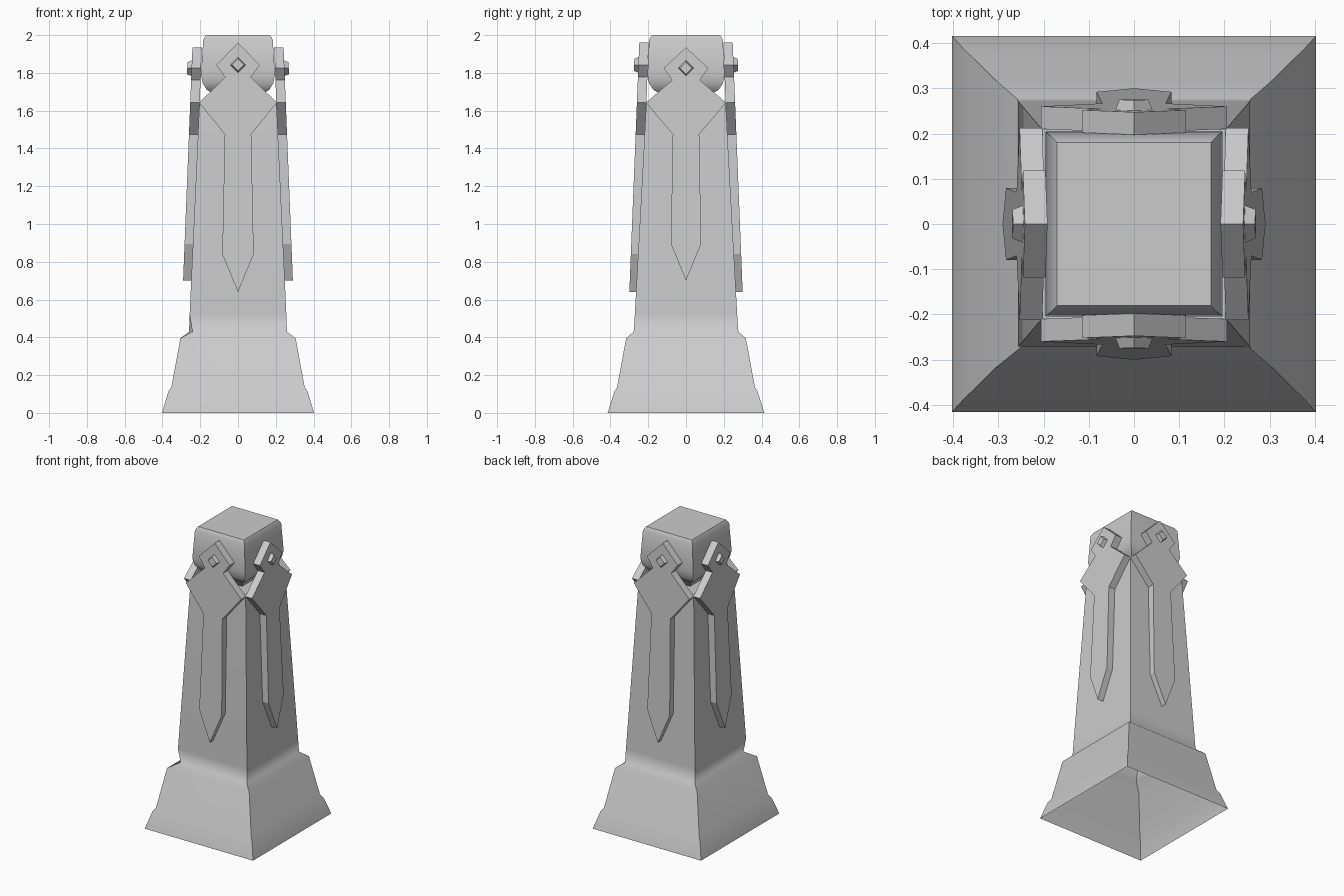
import bpy, bmesh
from mathutils import Matrix
from math import pi

cube = bpy.data.objects.get("Cube")
if cube:
    bpy.data.objects.remove(cube, do_unlink=True)

stone = bpy.data.materials.new("grey stone")
stone.use_nodes = True
colour = (0.6, 0.6, 0.6, 1)
stone.diffuse_color = colour
stone.node_tree.nodes["Principled BSDF"].inputs["Base Color"].default_value = colour


def finish(bm, name):
    bmesh.ops.recalc_face_normals(bm, faces=bm.faces[:])
    mesh = bpy.data.meshes.new(name)
    bm.to_mesh(mesh)
    bm.free()
    mesh.materials.append(stone)
    obj = bpy.data.objects.new(name, mesh)
    bpy.context.collection.objects.link(obj)
    return obj


def square_tower(profile, name, bottom=False, chip=None):
    """Stack of rectangular rings (half x, half y, z), smooth up each side, sharp at corners."""
    bm = bmesh.new()
    rings = []
    for hx, hy, z in profile:
        corners = ((-1, -1), (1, -1), (1, 1), (-1, 1))
        rings.append([bm.verts.new((sx * hx, sy * hy, z)) for sx, sy in corners])
    if chip is not None:
        rings[chip][0].co.x += 0.018
        rings[chip][0].co.y += 0.012
    for low, high in zip(rings, rings[1:]):
        for i in range(4):
            j = (i + 1) % 4
            bm.faces.new((low[i], low[j], high[j], high[i])).smooth = True
            bm.edges.get((low[i], high[i])).smooth = False
    bm.faces.new(rings[-1])
    if bottom:
        bm.faces.new(rings[0][::-1])
    for edge in bm.edges:
        if all(v in rings[-1] for v in edge.verts):
            edge.smooth = False
    return finish(bm, name)


def loft(bm, back, front):
    """Closed solid between two matching outlines."""
    a = [bm.verts.new(p) for p in back]
    b = [bm.verts.new(p) for p in front]
    bm.faces.new(a)
    bm.faces.new(b)
    for i in range(len(a)):
        j = (i + 1) % len(a)
        bm.faces.new((a[i], a[j], b[j], b[i]))


def blade(name, angle, inner, half, boss_z):
    """Leaning blade-shaped plate with a small diamond stud."""
    def depth(z, out):
        return -(inner + (1.64 - z) * 0.04 + out)

    top, bottom = half[0], half[-1]
    outline = [top] + half[1:-1] + [bottom] + [(-x, z) for x, z in half[-2:0:-1]]
    bm = bmesh.new()
    loft(bm, [(x, depth(z, 0), z) for x, z in outline],
         [(x, depth(z, 0.05), z) for x, z in outline])

    def diamond(r, out):
        pts = ((0, r), (r, 0), (0, -r), (-r, 0))
        return [(x, depth(boss_z + z, out), boss_z + z) for x, z in pts]
    loft(bm, diamond(0.043, 0.045), diamond(0.032, 0.073))
    bmesh.ops.rotate(bm, verts=bm.verts[:], matrix=Matrix.Rotation(angle, 3, 'Z'))
    finish(bm, name)


# Tapering shaft on a flared plinth, open underneath, with one chipped corner
square_tower([(0.402, 0.415, 0), (0.37, 0.38, 0.11), (0.353, 0.365, 0.135),
              (0.305, 0.317, 0.395), (0.259, 0.277, 0.43), (0.256, 0.271, 0.52),
              (0.204, 0.21, 1.645)], "shaft", chip=4)

# Cap block with a rounded underside and bevelled top
square_tower([(0.1, 0.1, 1.63), (0.125, 0.13, 1.685), (0.165, 0.172, 1.71),
              (0.187, 0.196, 1.745), (0.196, 0.204, 1.79), (0.184, 0.195, 1.975),
              (0.17, 0.18, 2)], "cap_block", bottom=True)

# Hanging blades: longer on front and back, shorter on the sides
long_half = [(0, 1.96), (0.115, 1.842), (0.068, 1.777), (0.206, 1.642),
             (0.07, 1.475), (0.083, 0.84), (0, 0.64)]
short_half = [(0, 1.935), (0.118, 1.825), (0.073, 1.762), (0.212, 1.642),
              (0.07, 1.475), (0.08, 0.895), (0, 0.7)]
blade("front_blade", 0, 0.21, long_half, 1.843)
blade("back_blade", pi, 0.21, long_half, 1.843)
blade("left_blade", pi / 2, 0.203, short_half, 1.825)
blade("right_blade", -pi / 2, 0.203, short_half, 1.825)
